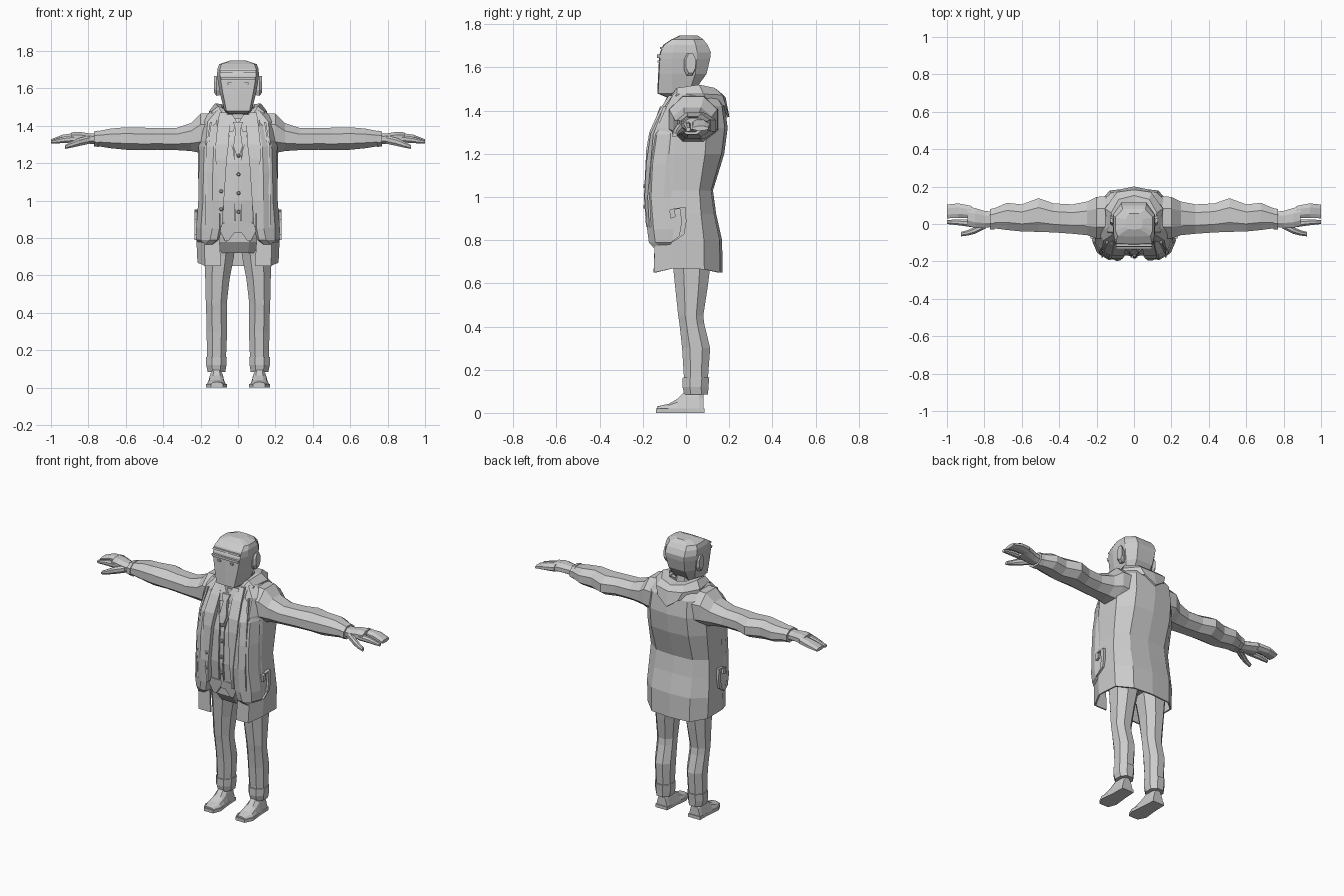
import bpy, bmesh, math
from mathutils import Vector

grey = bpy.data.materials.new("plain grey")
grey.diffuse_color = (0.6, 0.6, 0.6, 1)


def loft(name, rings, mirror=False, closed=True, solid=0):
    """Skin a list of point rings; open strips may be thickened."""
    bm = bmesh.new()
    rows = [[bm.verts.new(p) for p in r] for r in rings]
    n = len(rows[0])
    for a, b in zip(rows, rows[1:]):
        for i in range(n if closed else n - 1):
            j = (i + 1) % n
            bm.faces.new((a[i], a[j], b[j], b[i]))
    if closed:
        bm.faces.new(rows[0])
        bm.faces.new(rows[-1])
    bmesh.ops.recalc_face_normals(bm, faces=bm.faces)
    me = bpy.data.meshes.new(name)
    bm.to_mesh(me)
    bm.free()
    me.materials.append(grey)
    ob = bpy.data.objects.new(name, me)
    bpy.context.collection.objects.link(ob)
    if mirror:
        m = ob.modifiers.new("mirror", 'MIRROR')
        m.merge_threshold = 0.0005
    if solid:
        s = ob.modifiers.new("thickness", 'SOLIDIFY')
        s.thickness = solid
        s.offset = 0
    return ob


def octagon(a0, a1, b0, b1, c=0.28):
    """Rectangle with cut corners."""
    da, db = (a1 - a0) * c, (b1 - b0) * c
    return [(a0 + da, b0), (a1 - da, b0), (a1, b0 + db), (a1, b1 - db),
            (a1 - da, b1), (a0 + da, b1), (a0, b1 - db), (a0, b0 + db)]


def upright(name, rows, mirror=True, c=0.28):
    """Rows of z, x0, x1, y0, y1."""
    return loft(name, [[(x, y, z) for x, y in octagon(x0, x1, y0, y1, c)]
                       for z, x0, x1, y0, y1 in rows], mirror)


def sideways(name, rows, c=0.28):
    """Rows of x, y0, y1, z0, z1."""
    return loft(name, [[(x, y, z) for y, z in octagon(y0, y1, z0, z1, c)]
                       for x, y0, y1, z0, z1 in rows], True)


def slab(name, rows, mirror=False):
    """Rows of z, x0, x1, front y, back y."""
    return loft(name, [[(x0, f, z), (x1, f, z), (x1, b, z), (x0, b, z)]
                       for z, x0, x1, f, b in rows], mirror)


def whole(half):
    """Complete a half ring that starts and ends on the centre line."""
    return half + [(-x, y, z) for x, y, z in half[-2:0:-1]]


# head with flat face and cap-shaped crown
loft("head", [whole([(0, f, z), (wf, f + .004, z), (w, f * .5, z), (w, b * .45, z),
                     (w * .6, b, z), (0, b, z)])
              for z, wf, w, f, b in [
    (1.462, .045, .05, -.09, .0), (1.48, .062, .072, -.133, .03),
    (1.57, .08, .096, -.129, .095), (1.64, .092, .108, -.125, .112),
    (1.67, .096, .112, -.121, .115), (1.705, .096, .11, -.105, .1),
    (1.73, .088, .1, -.068, .08), (1.748, .03, .045, -.03, .055)]])
slab("brow", [(1.645, -.09, .09, -.134, -.1), (1.66, -.095, .095, -.134, -.1)])
slab("hair_line", [(1.685, -.095, .095, -.122, -.09), (1.695, -.095, .095, -.119, -.08)])
slab("eye", [(1.622, .035, .055, -.132, -.12), (1.632, .035, .055, -.132, -.12)], True)
sideways("ear", [(.09, .0, .035, 1.565, 1.65), (.115, -.01, .042, 1.56, 1.665),
                 (.127, .0, .045, 1.575, 1.665)])
upright("neck", [(1.36, -.065, .065, -.075, .07), (1.53, -.06, .06, -.07, .05)], False)

# waistcoat, hips, shirt collar and tie
vest = [(.83, .13, -.155, .08), (1.0, .14, -.172, .08), (1.2, .14, -.162, .1),
        (1.32, .12, -.135, .1), (1.44, .065, -.085, .07)]
loft("waistcoat", [whole([(0, f, z), (w * .55, f + .006, z), (w, f + .05, z),
                          (w, b, z), (0, b, z)]) for z, w, f, b in vest])
slab("waistcoat_point", [(.785, .05, .07, -.15, -.13), (.835, .015, .095, -.156, -.13),
                         (.88, .0, .1, -.161, -.13)], True)
upright("hips", [(.72, -.12, .12, -.09, .1), (.78, -.14, .14, -.135, .11),
                 (.9, -.14, .14, -.14, .1)], False)
slab("shirt_collar", [(1.37, .025, .05, -.125, -.09), (1.42, .005, .065, -.11, -.06),
                      (1.46, .03, .07, -.09, -.03)], True)
slab("tie", [(1.24, -.008, .008, -.166, -.14), (1.29, -.025, .025, -.156, -.12),
             (1.385, -.012, .012, -.13, -.08)])
slab("tie_knot", [(1.38, -.014, .014, -.135, -.08), (1.42, -.026, .026, -.12, -.07)])
slab("waistcoat_edge", [(.89, .012, .018, -.17, -.14), (1.0, .012, .018, -.178, -.15),
                        (1.2, .012, .018, -.168, -.14), (1.27, .02, .027, -.154, -.13),
                        (1.36, .05, .057, -.124, -.1)], True)


def button(name, x, y, z):
    loft(name, [[(x + r * math.cos(i * math.pi / 3), yy, z + r * math.sin(i * math.pi / 3))
                 for i in range(6)] for yy, r in [(y + .02, .011), (y - .004, .011), (y - .009, .006)]])


for i, y in enumerate((-.166, -.17, -.174, -.176)):
    button("waistcoat_button", .003, y, 1.24 - i * .1)
for z in (1.05, .955):
    button("coat_button", -.09, -.189, z)

# long coat, open at the front
coat = [(.65, .09, .212, -.145, .165), (.8, .1, .218, -.14, .162),
        (.92, .1, .213, -.15, .135), (1.03, .1, .205, -.15, .12),
        (1.2, .1, .21, -.145, .172), (1.32, .09, .205, -.13, .188),
        (1.42, .07, .195, -.085, .175), (1.475, .06, .14, -.055, .14),
        (1.49, .05, .08, -.03, .1)]
loft("coat", [[(xo, f, z), (max(xo, w * .82), f, z), (w, f * .4, z + (.02 if z < .7 else 0)),
               (w * .98, b * .5, z + (.015 if z < .7 else 0)), (w * .62, b * .93, z), (0, b, z)]
              for z, xo, w, f, b in coat], True, False, .01)

# full front panels that bulge over the skirt
loft("coat_front", [[(x0, f + .035, z), (x0 + .012, f + .004, z), (x0 + .05, f, z),
                     (x1 - .025, f + .03, z), (x1, f + .09, z), (x1 - .01, b, z), (x0, b, z)]
                    for z, x0, x1, f, b in [
    (.765, .125, .205, -.15, -.05), (.79, .1, .222, -.172, -.01), (.85, .088, .224, -.18, .0),
    (1.0, .085, .212, -.192, -.02), (1.15, .085, .21, -.185, -.03),
    (1.29, .08, .205, -.165, -.03), (1.4, .062, .185, -.112, -.02),
    (1.46, .065, .15, -.07, .0)]], True)
slab("lapel", [(.86, .085, .095, -.185, -.15), (1.0, .075, .1, -.195, -.16),
               (1.22, .06, .12, -.184, -.14), (1.3, .05, .12, -.17, -.12),
               (1.4, .045, .11, -.125, -.08), (1.47, .06, .1, -.08, -.03)], True)
slab("front_seam", [(.86, .165, .175, -.17, -.12), (1.0, .165, .175, -.178, -.13),
                    (1.29, .16, .17, -.152, -.1), (1.42, .14, .15, -.105, -.05)], True)

# pocket strap on each hip
strap = [(-.06, .79), (-.02, .82), (-.01, .88), (-.015, .945), (-.065, .94), (-.06, .9)]
loft("pocket_strap", [[(.2, y - .012, z), (.232, y - .012, z), (.232, y + .012, z + .008),
                       (.2, y + .012, z + .008)] for y, z in strap], True)

# folded hood lying round the neck and on the upper back
hood = [
    [(.045, -.1, 1.41), (.085, -.04, 1.49), (.09, .04, 1.51), (.06, .085, 1.5), (0, .095, 1.49)],
    [(.06, -.1, 1.42), (.105, -.04, 1.5), (.12, .06, 1.515), (.08, .13, 1.5), (0, .15, 1.485)],
    [(.07, -.105, 1.41), (.135, -.04, 1.475), (.15, .08, 1.475), (.09, .165, 1.47), (0, .178, 1.46)],
    [(.07, -.1, 1.39), (.14, -.05, 1.44), (.15, .09, 1.44), (.07, .18, 1.42), (0, .195, 1.37)]]
loft("hood", hood, True, False, .012)

# sleeves, cuffs and hands
sideways("sleeve", [
    (.11, -.08, .15, 1.24, 1.47), (.2, -.078, .145, 1.255, 1.465), (.25, -.06, .12, 1.265, 1.415),
    (.33, -.052, .105, 1.27, 1.388), (.43, -.045, .11, 1.272, 1.388), (.51, -.042, .138, 1.27, 1.39),
    (.6, -.04, .105, 1.272, 1.392), (.68, -.032, .113, 1.28, 1.385), (.755, -.022, .08, 1.292, 1.37)])
sideways("sleeve_cuff", [(.745, -.03, .085, 1.287, 1.375), (.77, -.028, .08, 1.29, 1.37)])
sideways("palm", [(.75, -.015, .065, 1.3, 1.36), (.8, -.02, .07, 1.305, 1.36),
                  (.85, -.02, .085, 1.31, 1.368), (.89, -.01, .095, 1.312, 1.365)])
sideways("fingers", [(.87, .03, .097, 1.315, 1.362), (.94, .033, .11, 1.312, 1.352),
                     (1.0, .03, .104, 1.308, 1.328)])
sideways("index_finger", [(.86, -.018, .022, 1.312, 1.352), (.93, -.008, .024, 1.308, 1.342),
                          (1.0, .0, .022, 1.304, 1.322)])
sideways("thumb", [(.79, -.022, .02, 1.305, 1.35), (.85, -.052, -.015, 1.292, 1.335),
                   (.89, -.062, -.033, 1.283, 1.315), (.925, -.066, -.042, 1.277, 1.297)])

# trouser legs with turned-up cuffs
upright("trouser_leg", [
    (.14, .065, .165, -.008, .1), (.3, .058, .168, -.018, .112), (.41, .06, .17, -.03, .085),
    (.45, .06, .172, -.036, .08), (.58, .045, .175, -.05, .1), (.7, .022, .18, -.062, .115),
    (.8, .01, .185, -.08, .12)])
upright("trouser_cuff", [(.085, .068, .162, -.008, .102), (.12, .062, .17, -.016, .104),
                         (.165, .06, .17, -.015, .108)])

# shoes
sole = [(.08, -.14), (.145, -.14), (.17, -.09), (.16, .0), (.158, .085),
        (.075, .085), (.07, .0), (.06, -.09)]
loft("sole", [[(x, y, z) for x, y in sole] for z in (0, .02)], True)
loft("shoe", [[(x0, y, .018), (x1, y, .018), (x1 - .012, y, z * .6 + .01), (x1 - .03, y, z),
               (x0 + .03, y, z), (x0 + .012, y, z * .6 + .01)]
              for y, x0, x1, z in [(-.134, .08, .145, .03), (-.08, .064, .166, .042),
                                   (-.04, .066, .163, .065), (.0, .07, .16, .105),
                                   (.06, .074, .158, .105), (.08, .078, .154, .09)]], True)
